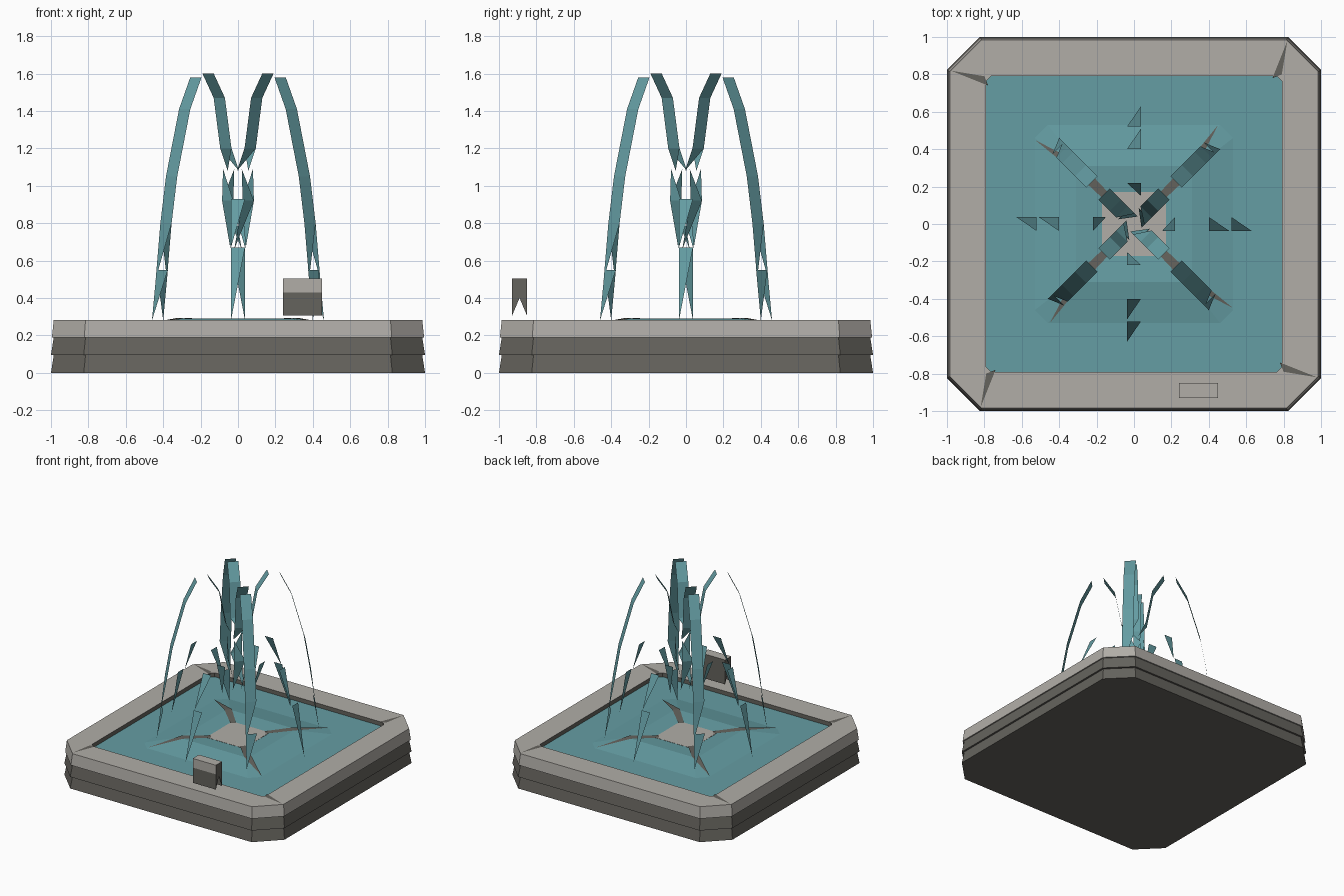
import bpy, bmesh, math
from mathutils import Vector

cube = bpy.data.objects.get("Cube")
if cube:
    bpy.data.objects.remove(cube, do_unlink=True)


def material(name, rgb):
    m = bpy.data.materials.new(name)
    m.diffuse_color = (*rgb, 1)
    m.use_nodes = True
    bsdf = next(n for n in m.node_tree.nodes if n.type == "BSDF_PRINCIPLED")
    bsdf.inputs["Base Color"].default_value = (*rgb, 1)
    return m


LIGHT = material("light stone", (0.44, 0.42, 0.39))
DARK = material("dark stone", (0.13, 0.125, 0.11))
WATER = material("water", (0.13, 0.34, 0.37))


def build(name, mat, faces, fix_normals=False):
    """Make one object out of a list of polygons."""
    bm = bmesh.new()
    for pts in faces:
        bm.faces.new([bm.verts.new(p) for p in pts])
    bmesh.ops.remove_doubles(bm, verts=bm.verts, dist=0.0005)
    if fix_normals:
        bmesh.ops.recalc_face_normals(bm, faces=bm.faces)
    mesh = bpy.data.meshes.new(name)
    bm.to_mesh(mesh)
    bm.free()
    mesh.materials.append(mat)
    obj = bpy.data.objects.new(name, mesh)
    bpy.context.collection.objects.link(obj)
    return obj


def octagon(half, corner, z):
    """Square with cut corners, anticlockwise."""
    quarter = [(half, -corner), (half, corner)]
    ring = []
    for _ in range(4):
        ring += [(x, y, z) for x, y in quarter]
        quarter = [(-y, x) for x, y in quarter]
    return ring


def loft(rings):
    """Side faces between successive rings."""
    return [(a[i], a[(i + 1) % 8], b[(i + 1) % 8], b[i])
            for a, b in zip(rings, rings[1:]) for i in range(8)]


# Basin: two dark courses and a pale rim
for name, z in (("lower_course", 0), ("upper_course", 0.095)):
    rings = [octagon(1, 0.825, z), octagon(0.985, 0.815, z + 0.095)]
    build(name, DARK, loft(rings) + [rings[0][::-1], rings[1]])
build("rim", LIGHT, loft([octagon(0.98, 0.81, 0.19), octagon(0.995, 0.822, 0.19),
                          octagon(0.985, 0.815, 0.283), octagon(0.79, 0.765, 0.283)]))
build("inner_wall", DARK, loft([octagon(0.79, 0.765, 0.283), octagon(0.79, 0.765, 0.24)]))

# Water: flat pool rising to a low ring, then dipping to the middle
build("pool_water", WATER, loft([octagon(0.79, 0.765, 0.25), octagon(0.53, 0.46, 0.25),
                                 octagon(0.31, 0.29, 0.29), octagon(0.17, 0.16, 0.278)]))
build("centre_stone", LIGHT, [octagon(0.17, 0.16, 0.279)])

# Turned copies of slim dark seams on the rim corners and the water ring
seams, arms = [], []
for k in range(4):
    def turn(p):
        x, y, z = p
        for _ in range(k):
            x, y = y, -x
        return x, y, z
    seams.append([turn(p) for p in ((0.74, 0.78, 0.286), (0.79, 0.8, 0.286), (0.82, 0.98, 0.286))])
    arms.append([turn(p) for p in ((0.28, 0.32, 0.294), (0.32, 0.28, 0.294), (0.45, 0.53, 0.256))])
    arms.append([turn(p) for p in ((0.13, 0.16, 0.283), (0.16, 0.13, 0.283),
                                   (0.32, 0.28, 0.294), (0.28, 0.32, 0.294))])
build("corner_seams", DARK, seams)
build("radial_seams", DARK, arms)


def jet(name, angle, width, strips, spikes):
    """Flat ribbons and pointed drops of (radius, height), turned to an angle."""
    out = Vector((math.cos(angle), math.sin(angle), 0))
    side = Vector((out.y, -out.x, 0)) * width / 2

    def at(p, s):
        return out * p[0] + side * s + Vector((0, 0, p[1]))
    faces = []
    for path in strips:
        for a, b in zip(path, path[1:]):
            faces.append((at(a, -1), at(b, -1), at(b, 1), at(a, 1)))
    for top, tip in spikes:
        faces.append((at(top, -1), at(tip, 1), at(top, 1)))
    build(name, WATER, faces)


# Tall diagonal jets and short straight jets
R = math.sqrt(2)
rise = [(0.09 * R, 1.3), (0.1 * R, 1.47), (0.16 * R, 1.6)]
rise[0] = (0.065 * R, 1.2)
fall = [(0.225 * R, 1.58), (0.285 * R, 1.41), (0.355 * R, 1.05), (0.385 * R, 0.8)]
tall_spikes = [((0.065 * R, 1.2), (0.025 * R, 1.08)),
               ((0.055 * R, 0.92), (0.05 * R, 1.09)),
               ((0.055 * R, 0.92), (0.01 * R, 0.66)),
               ((0.385 * R, 0.8), (0.41 * R, 0.5)),
               ((0.405 * R, 0.55), (0.43 * R, 0.28))]
short_spikes = [((0.22, 0.93), (0.15, 0.67)),
                ((0.4, 0.93), (0.51, 0.67)),
                ((0.52, 0.67), (0.63, 0.28))]
for k in range(4):
    quarter = k * math.pi / 2
    jet(f"tall_jet_{k + 1}", quarter + math.pi / 4, 0.085, [rise, fall], tall_spikes)
    jet(f"short_jet_{k + 1}", quarter, 0.075, [], short_spikes)

# Small sign box on the front rim, with notched ends
X0, X1, Y0, Y1, TOP, SPLIT, LOW = 0.24, 0.45, -0.93, -0.85, 0.505, 0.43, 0.305
ends = [[(x, Y0, TOP), (x, Y1, TOP), (x, Y1, LOW), (x, (Y0 + Y1) / 2, 0.4), (x, Y0, LOW)]
        for x in (X0, X1)]
build("sign_body", DARK, ends + [
    [(X0, Y0, LOW), (X1, Y0, LOW), (X1, Y0, SPLIT), (X0, Y0, SPLIT)],
    [(X0, Y1, LOW), (X1, Y1, LOW), (X1, Y1, TOP), (X0, Y1, TOP)]], True)
build("sign_cap", LIGHT, [
    [(X0, Y0, SPLIT), (X1, Y0, SPLIT), (X1, Y0, TOP), (X0, Y0, TOP)],
    [(X0, Y0, TOP), (X1, Y0, TOP), (X1, Y1, TOP), (X0, Y1, TOP)]])
